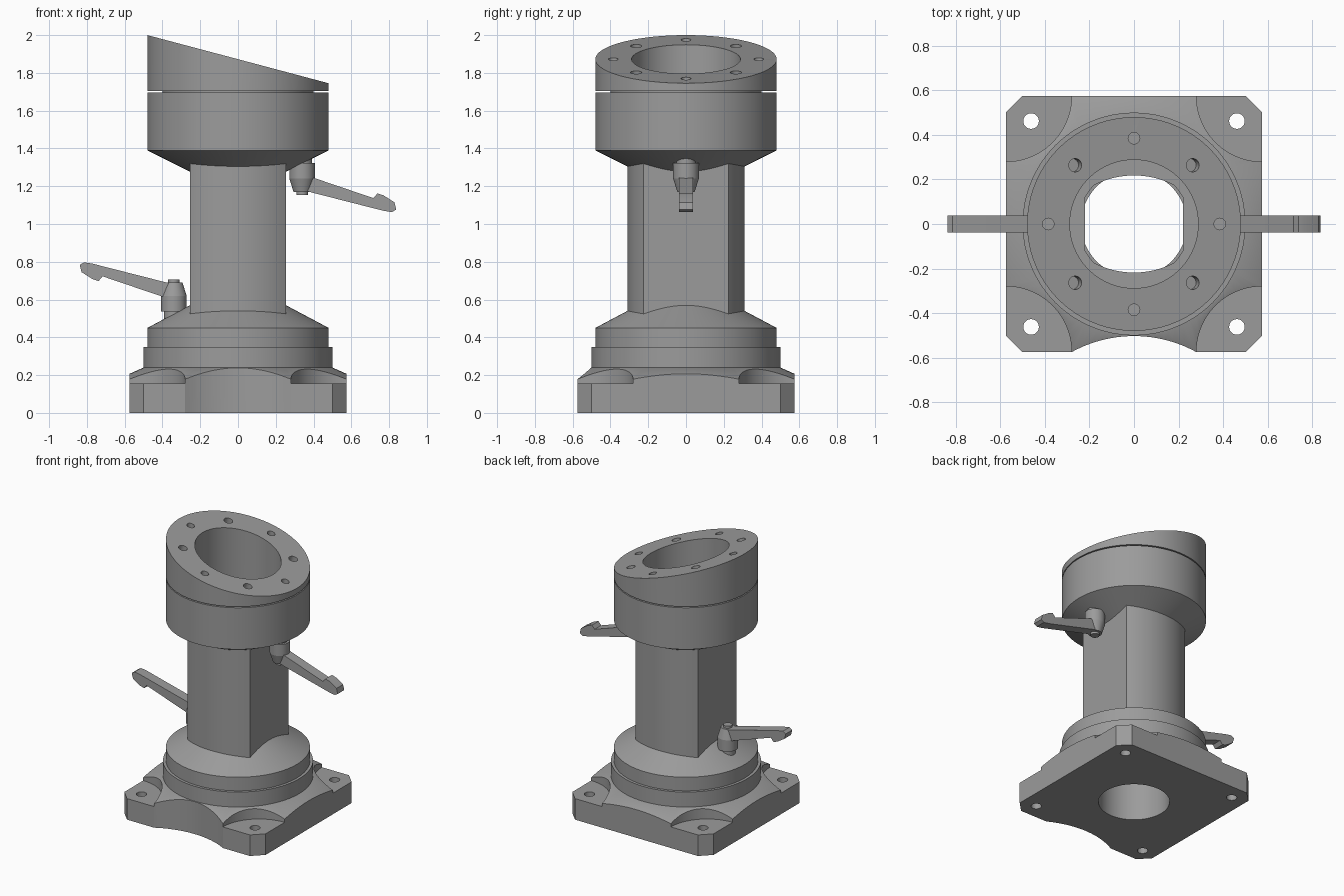
import bpy, bmesh
from math import sin, cos, pi, hypot, atan, radians, sqrt
from mathutils import Matrix, Vector

old = bpy.data.objects.get("Cube")
if old:
    bpy.data.objects.remove(old, do_unlink=True)

metal = bpy.data.materials.new("grey metal")
metal.use_nodes = True
GREY = (0.33, 0.33, 0.33, 1)
metal.diffuse_color = GREY
metal.node_tree.nodes["Principled BSDF"].inputs["Base Color"].default_value = GREY


def finish(name, bm):
    bmesh.ops.recalc_face_normals(bm, faces=bm.faces)
    mesh = bpy.data.meshes.new(name)
    bm.to_mesh(mesh)
    bm.free()
    mesh.materials.append(metal)
    obj = bpy.data.objects.new(name, mesh)
    bpy.context.collection.objects.link(obj)
    return obj


def lathe(name, profile, segs=96, centre=(0, 0)):
    """Revolve a closed (radius, z) profile into a ring."""
    bm = bmesh.new()
    rings = []
    for i in range(segs):
        a = 2 * pi * i / segs
        rings.append([bm.verts.new((centre[0] + r * cos(a), centre[1] + r * sin(a), z))
                      for r, z in profile])
    n = len(profile)
    for i in range(segs):
        a, b = rings[i], rings[(i + 1) % segs]
        for j in range(n):
            k = (j + 1) % n
            bm.faces.new((a[j], b[j], b[k], a[k]))
    return finish(name, bm)


def prism(name, outline, low, high, axis="z"):
    """Extrude an outline along z, or an (x, z) outline along y."""
    bm = bmesh.new()
    place = (lambda p, h: (p[0], p[1], h)) if axis == "z" else (lambda p, h: (p[0], h, p[1]))
    a = [bm.verts.new(place(p, low)) for p in outline]
    b = [bm.verts.new(place(p, high)) for p in outline]
    bm.faces.new(a)
    bm.faces.new(b[::-1])
    for i in range(len(a)):
        j = (i + 1) % len(a)
        bm.faces.new((a[i], a[j], b[j], b[i]))
    return finish(name, bm)


def cylinder(name, centre, radius, depth, segs=32, tilt=0, top_radius=None):
    bm = bmesh.new()
    bmesh.ops.create_cone(bm, cap_ends=True, segments=segs, radius1=radius,
                          radius2=radius if top_radius is None else top_radius, depth=depth,
                          matrix=Matrix.Translation(centre) @ Matrix.Rotation(tilt, 4, "Y"))
    return finish(name, bm)


def boolean(obj, cutter, operation="DIFFERENCE"):
    mod = obj.modifiers.new("cut", "BOOLEAN")
    mod.object, mod.operation, mod.solver = cutter, operation, "EXACT"
    bpy.context.view_layer.update()
    result = bpy.data.meshes.new_from_object(
        obj.evaluated_get(bpy.context.evaluated_depsgraph_get()))
    obj.modifiers.clear()
    obj.data = result
    bpy.data.objects.remove(cutter, do_unlink=True)


def smooth(obj):
    bpy.ops.object.select_all(action="DESELECT")
    obj.select_set(True)
    bpy.context.view_layer.objects.active = obj
    bpy.ops.object.shade_smooth_by_angle(angle=radians(25))


def bow(half, edge, crown, steps=20):
    """Points of an arc from (half, edge) over (0, crown) to (-half, edge)."""
    rise = crown - edge
    rad = (half * half + rise * rise) / (2 * rise)
    xs = [half * (1 - 2 * i / steps) for i in range(steps + 1)]
    return [(x, crown - rad + sqrt(rad * rad - x * x)) for x in xs]


def barrel(half, edge, crown):
    """Two flat sides joined by two bowed sides."""
    arc = bow(half, edge, crown)
    return arc + [(-x, -y) for x, y in arc]


# Base plate: chamfered square with a scooped front, sloping top and corner pockets
S, C = 0.575, 0.5
scoop = [(-x, y) for x, y in bow(0.28, -S, -0.503)]
outline = [(-C, -S)] + scoop + [(C, -S), (S, -C), (S, C), (C, S), (-C, S), (-S, C), (-S, -C)]
plate = prism("base_plate", outline, 0, 0.3)
boolean(plate, lathe("slope", [(0.237, -0.1), (0.95, -0.1), (0.95, 0.155), (0.693, 0.155),
                               (0.5, 0.24), (0.237, 0.24)]), "INTERSECT")
for sx in (-1, 1):
    for sy in (-1, 1):
        boolean(plate, cylinder("pocket", (sx * S, sy * S, 0.255), 0.295, 0.2, 96))
        boolean(plate, cylinder("bolt_hole", (sx * 0.462, sy * 0.462, 0.1), 0.035, 0.4))
smooth(plate)

# Stepped collar on the plate
smooth(lathe("base_collar", [(0.237, 0.2), (0.5, 0.2), (0.5, 0.35), (0.48, 0.35),
                             (0.48, 0.45), (0.25, 0.572), (0.237, 0.572)]))

# Hollow column with two flat sides
column = prism("column", barrel(0.255, 0.225, 0.31), 0.45, 1.422)
boolean(column, prism("column_bore", barrel(0.22, 0.15, 0.218), 0.3, 1.6))
smooth(column)

# Head: cup with a thin groove and a slanted top face
SLOPE = (2.0 - 1.745) / 0.96
head = lathe("head", [(0.25, 1.275), (0.48, 1.39), (0.48, 1.696), (0.4, 1.696), (0.4, 1.704),
                      (0.48, 1.704), (0.48, 3), (0.288, 3), (0.288, 1.42), (0.25, 1.42)])


def top_height(x):
    return 1.8725 - SLOPE * x


for v in head.data.vertices:
    if v.co.z > 2.5:
        v.co.z = top_height(v.co.x)
for i in range(8):
    diagonal = i % 2
    r = 0.373 if diagonal else 0.385
    x, y = r * cos(i * pi / 4), r * sin(i * pi / 4)
    boolean(head, cylinder("screw_hole", (x, y, top_height(x)), 0.03 if diagonal else 0.026,
                           0.11, 24, atan(SLOPE) if diagonal else 0))
smooth(head)

# Clamping handles: one under the head, one turned over above the collar
LEVER = [(0.36, 1.255), (0.405, 1.243), (0.717, 1.137), (0.738, 1.162), (0.77, 1.152),
         (0.828, 1.115), (0.838, 1.077), (0.815, 1.063), (0.77, 1.07), (0.405, 1.163),
         (0.34, 1.18)]
flip = Matrix.Translation((0, 0, 1.86)) @ Matrix.Rotation(pi, 4, "Y")
for label, turn in (("upper", Matrix.Identity(4)), ("lower", flip)):
    x = 0.34
    parts = [
        cylinder(label + "_stud", (x, 0, 1.355), 0.052, 0.09),
        cylinder(label + "_hub", (x, 0, 1.282), 0.068, 0.084),
        cylinder(label + "_hub_taper", (x, 0, 1.205), 0.046, 0.07, top_radius=0.068),
        cylinder(label + "_hub_cap", (x, 0, 1.164), 0.03, 0.02),
        prism(label + "_lever", LEVER, -0.038, 0.038, "y"),
    ]
    for part in parts:
        part.data.transform(turn)
        smooth(part)
